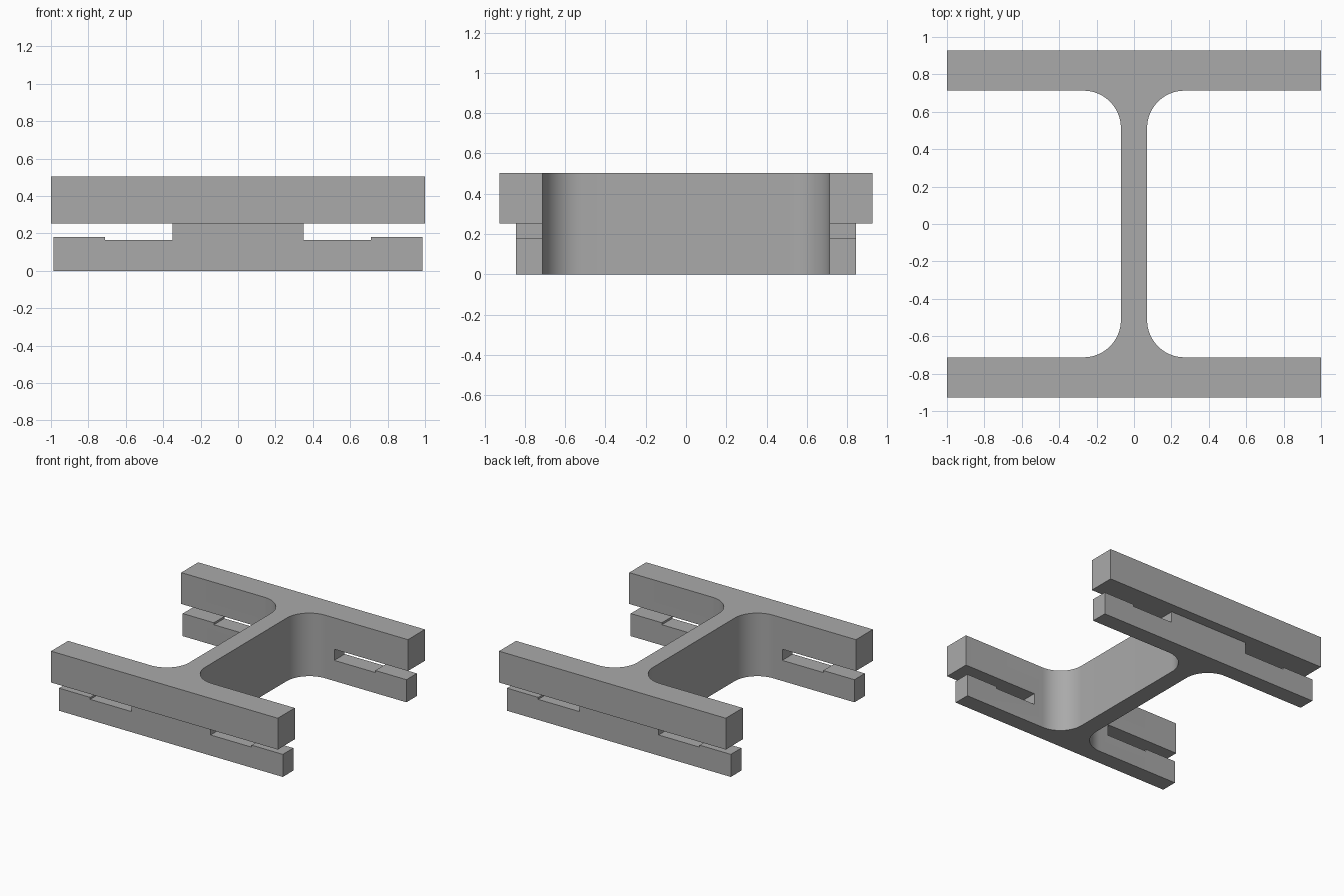
import bpy, bmesh, math

cube = bpy.data.objects.get("Cube")
if cube:
    bpy.data.objects.remove(cube, do_unlink=True)

grey = bpy.data.materials.new("plain grey")
grey.use_nodes = True
colour = (0.4, 0.4, 0.4, 1)
grey.diffuse_color = colour
grey.node_tree.nodes["Principled BSDF"].inputs["Base Color"].default_value = colour

HALF_X, HALF_Y, HEIGHT = 1.0, 0.927, 0.503
FLANGE_Y, WEB_X, FILLET = 0.713, 0.07, 0.2
LEDGE_Z = 0.253


def quarter_outline(steps=16):
    """Outer corner to web, for the +x +y quarter."""
    points = [(HALF_X, HALF_Y), (HALF_X, FLANGE_Y)]
    for i in range(steps + 1):
        a = math.pi / 2 * (1 + i / steps)
        points.append((WEB_X + FILLET + FILLET * math.cos(a),
                       FLANGE_Y - FILLET + FILLET * math.sin(a)))
    return points


def add_prism(name, outline, z0, z1):
    bm = bmesh.new()
    base = bm.faces.new([bm.verts.new((x, y, z0)) for x, y in outline])
    top = bmesh.ops.extrude_face_region(bm, geom=[base])["geom"]
    for v in top:
        if isinstance(v, bmesh.types.BMVert):
            v.co.z = z1
    bmesh.ops.recalc_face_normals(bm, faces=bm.faces)
    mesh = bpy.data.meshes.new(name)
    bm.to_mesh(mesh)
    bm.free()
    mesh.materials.append(grey)
    obj = bpy.data.objects.new(name, mesh)
    bpy.context.collection.objects.link(obj)
    return obj


def cut_box(target, x0, x1, y0, y1, z0, z1):
    box = add_prism("cutter", [(x0, y0), (x1, y0), (x1, y1), (x0, y1)], z0, z1)
    box.hide_render = True
    mod = target.modifiers.new("cut", "BOOLEAN")
    mod.operation, mod.solver, mod.object = "DIFFERENCE", "EXACT", box
    bpy.context.view_layer.objects.active = target
    bpy.ops.object.modifier_apply(modifier=mod.name)
    bpy.data.objects.remove(box, do_unlink=True)


# H-shaped beam, mirrored from one quarter
q = quarter_outline()
outline = (q + [(x, -y) for x, y in reversed(q)]
           + [(-x, -y) for x, y in q] + [(-x, y) for x, y in reversed(q)])
beam = add_prism("h_beam", outline, 0, HEIGHT)

# Set the lower flanges back on every side
for s in (-1, 1):
    cut_box(beam, -2, 2, *sorted((s * 0.845, s * 2)), -1, LEDGE_Z)
    cut_box(beam, *sorted((s * 0.987, s * 2)), -2, 2, -1, LEDGE_Z)

# Stepped gaps between upper and lower flanges
for s in (-1, 1):
    cut_box(beam, *sorted((s * 0.35, s * 2)), -2, 2, 0.18, LEDGE_Z)
    cut_box(beam, *sorted((s * 0.35, s * 0.712)), -2, 2, 0.164, 0.22)

# Smooth fillets, sharp edges
bpy.ops.object.select_all(action="DESELECT")
beam.select_set(True)
bpy.context.view_layer.objects.active = beam
bpy.ops.object.shade_smooth_by_angle(angle=math.radians(30))
